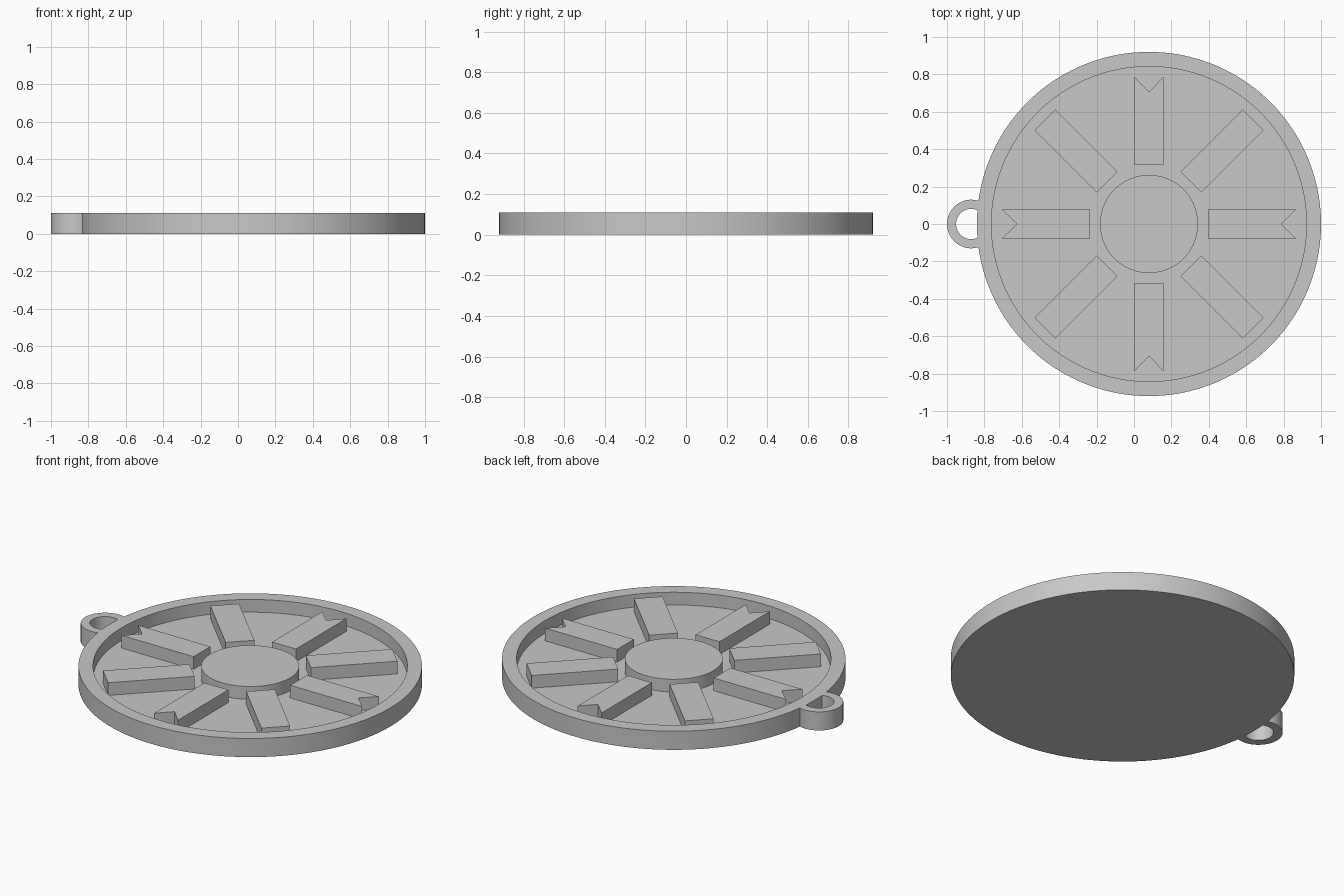
import bpy
import bmesh
from math import cos, sin, pi, radians
from mathutils import Matrix, Vector

if "Cube" in bpy.data.objects:
    bpy.data.objects.remove(bpy.data.objects["Cube"], do_unlink=True)

CENTER = Vector((0.08, 0, 0))
TOP, FLOOR = 0.11, 0.035
SEGMENTS = 160

grey = bpy.data.materials.new("plain_grey")
grey.use_nodes = True
grey.diffuse_color = (0.58, 0.58, 0.58, 1)
grey.node_tree.nodes["Principled BSDF"].inputs["Base Color"].default_value = grey.diffuse_color


def finish(name, bm, smooth=False):
    bmesh.ops.recalc_face_normals(bm, faces=bm.faces)
    mesh = bpy.data.meshes.new(name)
    bm.to_mesh(mesh)
    bm.free()
    mesh.materials.append(grey)
    obj = bpy.data.objects.new(name, mesh)
    bpy.context.collection.objects.link(obj)
    if smooth:
        bpy.ops.object.select_all(action="DESELECT")
        bpy.context.view_layer.objects.active = obj
        obj.select_set(True)
        bpy.ops.object.shade_smooth_by_angle(angle=radians(30))
    return obj


def lathe(name, profile):
    """Turn (radius, height) points around the disc axis and cap both ends."""
    bm = bmesh.new()
    angles = [2 * pi * i / SEGMENTS for i in range(SEGMENTS)]
    rings = [[bm.verts.new(CENTER + Vector((r * cos(a), r * sin(a), z))) for a in angles]
             for r, z in profile]
    for low, high in zip(rings, rings[1:]):
        for i in range(SEGMENTS):
            j = (i + 1) % SEGMENTS
            bm.faces.new((low[i], low[j], high[j], high[i]))
    bm.faces.new(rings[0])
    bm.faces.new(rings[-1])
    return finish(name, bm, smooth=True)


def prism(name, outline, bottom, matrix=Matrix(), smooth=False):
    """Raise a flat outline from the bottom height to the top height."""
    bm = bmesh.new()
    face = bm.faces.new([bm.verts.new((x, y, bottom)) for x, y in outline])
    raised = bmesh.ops.extrude_face_region(bm, geom=[face], use_keep_orig=True)
    verts = [v for v in raised["geom"] if isinstance(v, bmesh.types.BMVert)]
    bmesh.ops.translate(bm, verts=verts, vec=(0, 0, TOP - bottom))
    bmesh.ops.transform(bm, matrix=matrix, verts=bm.verts)
    return finish(name, bm, smooth)


# Shallow dish with raised rim, and central hub
lathe("dish", [(0.92, 0), (0.92, TOP), (0.842, TOP), (0.842, FLOOR)])
lathe("hub", [(0.262, FLOOR - 0.01), (0.262, TOP)])

# Eight spokes, every second one notched at its outer end
INNER, OUTER, HALF, NOTCH = 0.316, 0.787, 0.078, 0.08
for i in range(8):
    outline = [(INNER, -HALF), (OUTER, -HALF), (OUTER, HALF), (INNER, HALF)]
    if i % 2 == 0:
        outline.insert(2, (OUTER - NOTCH, 0))
    turn = Matrix.Translation(CENTER) @ Matrix.Rotation(i * pi / 4, 4, "Z")
    prism(f"spoke_{i + 1}", outline, FLOOR - 0.01, turn)

# Hanging loop, its ends buried in the rim
STEPS = 48
arc = [radians(58 + 244 * i / STEPS) for i in range(STEPS + 1)]
loop = [(0.13 * cos(a), 0.13 * sin(a)) for a in arc]
loop += [(0.081 * cos(a), 0.081 * sin(a)) for a in reversed(arc)]
prism("hanging_loop", loop, 0, Matrix.Translation((-0.87, 0, 0)), smooth=True)
